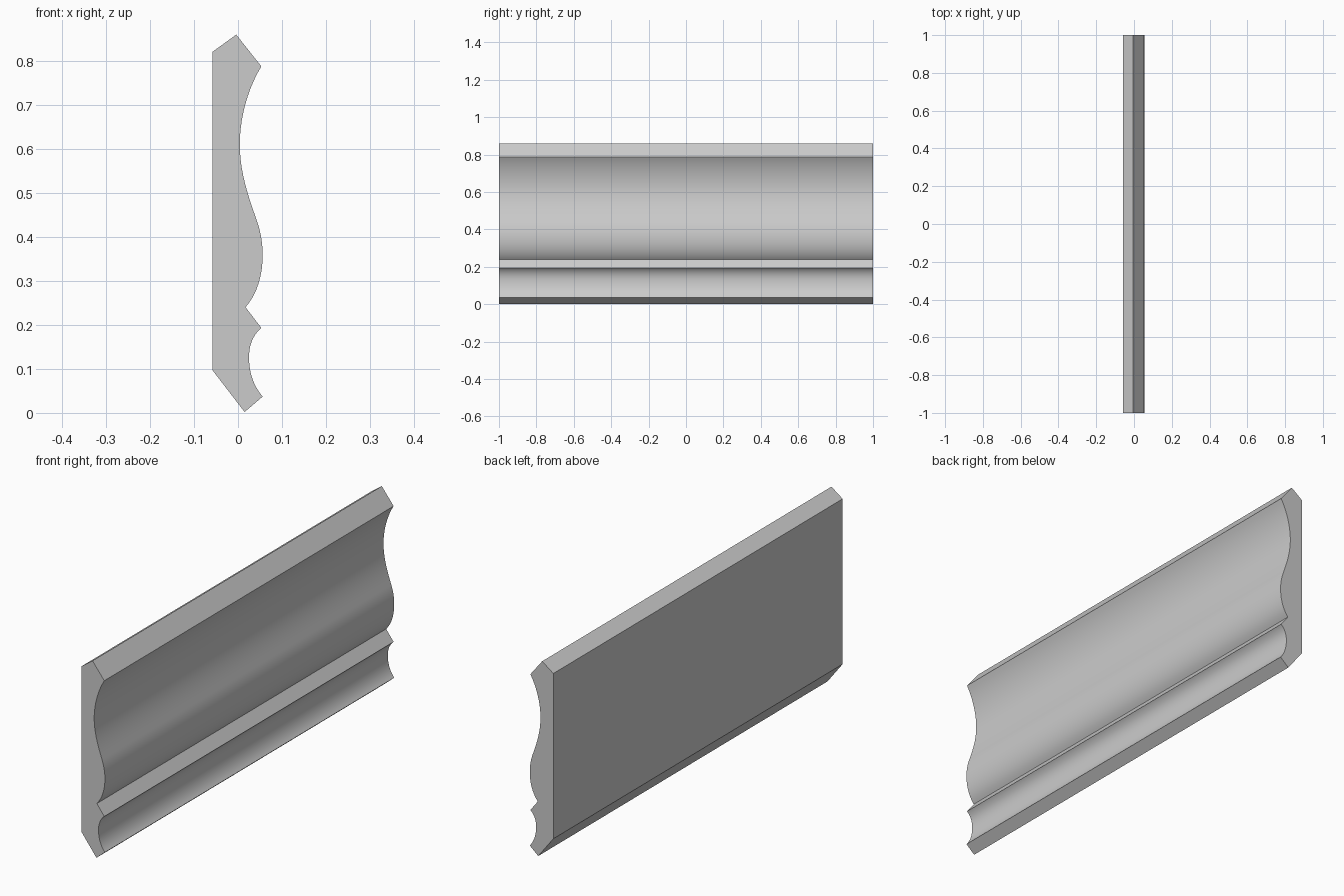
import bpy, bmesh, math
from mathutils import Vector
from mathutils.geometry import interpolate_bezier

if "Cube" in bpy.data.objects:
    bpy.data.objects.remove(bpy.data.objects["Cube"])

SEGMENTS = 10


def curve(a, b, c, d):
    """Sampled cubic curve without its first point."""
    pts = interpolate_bezier(*(Vector((p[0], 0, p[1])) for p in (a, b, c, d)), SEGMENTS + 1)
    return [(p.x, p.z) for p in pts[1:]]


# Flat back and bevelled top
profile = [(-0.058, 0.097), (-0.058, 0.82), (-0.004, 0.859), (0.053, 0.787)]
# Large S-shaped face: cove above, round below
profile += curve(profile[-1], (0.022, 0.736), (0.004, 0.67), (0.004, 0.61))
profile += curve(profile[-1], (0.004, 0.55), (0.022, 0.495), (0.041, 0.442))
profile += curve(profile[-1], (0.050, 0.417), (0.056, 0.39), (0.056, 0.358))
profile += curve(profile[-1], (0.056, 0.31), (0.042, 0.268), (0.017, 0.24))
# Step and small lower cove
profile.append((0.053, 0.193))
profile += curve(profile[-1], (0.035, 0.178), (0.025, 0.155), (0.025, 0.127))
profile += curve(profile[-1], (0.025, 0.09), (0.036, 0.06), (0.056, 0.037))
# Lower lip
profile.append((0.015, 0.002))

# Sweep the profile along y
bm = bmesh.new()
cap = bm.faces.new([bm.verts.new((x, -1, z)) for x, z in profile])
swept = bmesh.ops.extrude_face_region(bm, geom=[cap], use_keep_orig=True)
verts = [g for g in swept["geom"] if isinstance(g, bmesh.types.BMVert)]
bmesh.ops.translate(bm, verts=verts, vec=(0, 2, 0))
bmesh.ops.recalc_face_normals(bm, faces=bm.faces)

mesh = bpy.data.meshes.new("crown_moulding")
bm.to_mesh(mesh)
bm.free()
moulding = bpy.data.objects.new("crown_moulding", mesh)
bpy.context.collection.objects.link(moulding)

# Smooth curves, crisp edges
bpy.context.view_layer.objects.active = moulding
moulding.select_set(True)
bpy.ops.object.shade_smooth_by_angle(angle=math.radians(25))
